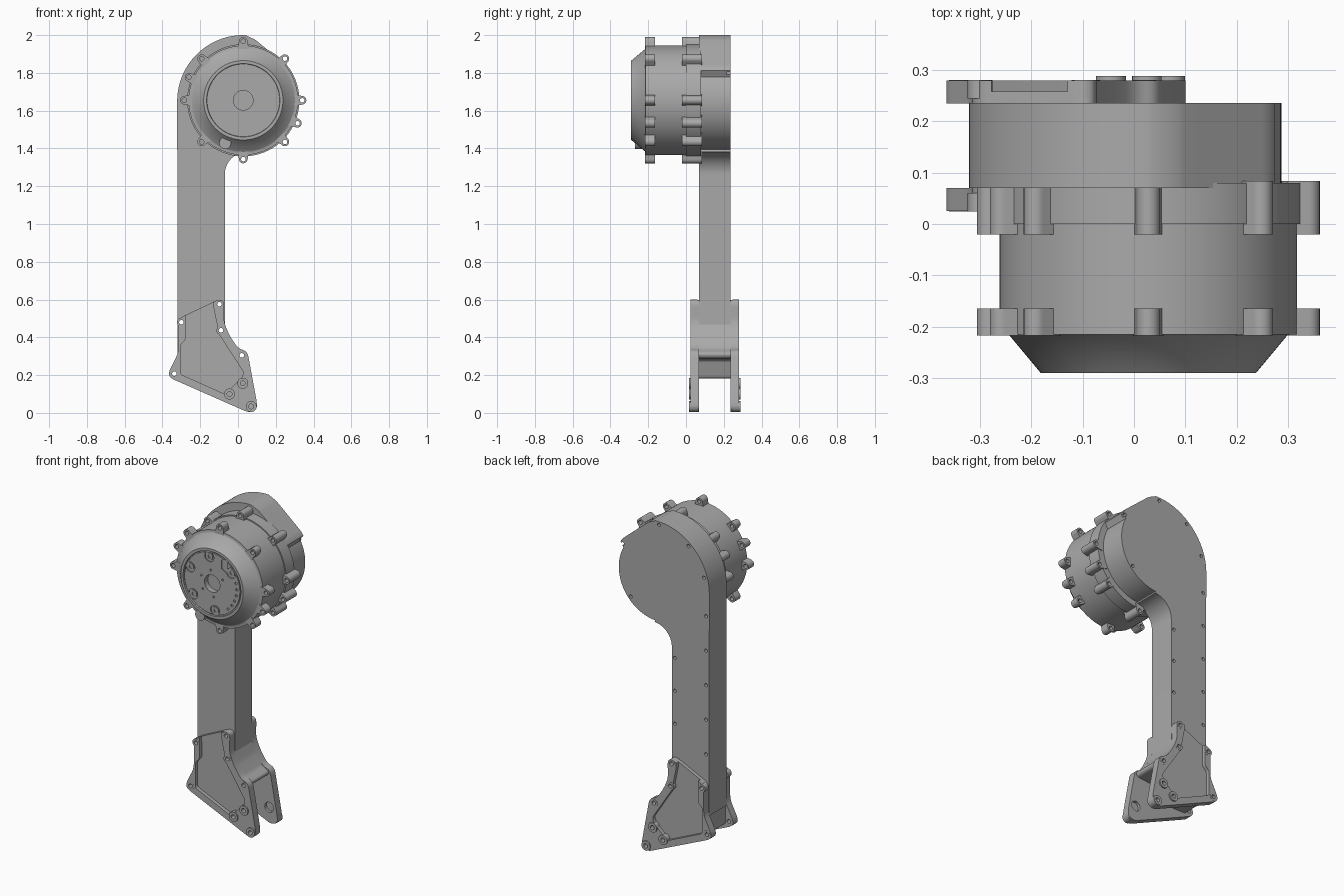
import bpy, bmesh
from math import sin, cos, pi, radians
from mathutils import Vector, Matrix

if "Cube" in bpy.data.objects:
    bpy.data.objects.remove(bpy.data.objects["Cube"])

grey = bpy.data.materials.new("machined grey")
grey.use_nodes = True
colour = (0.4, 0.4, 0.4, 1)
grey.diffuse_color = colour
grey.node_tree.nodes["Principled BSDF"].inputs["Base Color"].default_value = colour

CX, CZ = 0.028, 1.655      # motor axis
MID = 0.305                # twice the y of the arm's middle plane


def arc(x, z, r, a, b, n=16):
    steps = [radians(a + (b - a) * i / n) for i in range(n + 1)]
    return [(x + r * cos(t), z + r * sin(t)) for t in steps]


def disc(x, z, r, n=20):
    return arc(x, z, r, 0, 360, n)[:-1]


def polar(r, angle):
    return CX + r * cos(radians(angle)), CZ + r * sin(radians(angle))


def rounded(points, r, n=6):
    """Replace each corner of an outline with a short curve."""
    pts = [Vector(p) for p in points]
    out = []
    for i, p in enumerate(pts):
        u, v = pts[i - 1] - p, pts[(i + 1) % len(pts)] - p
        a = p + u.normalized() * min(r, u.length * 0.45)
        b = p + v.normalized() * min(r, v.length * 0.45)
        for k in range(n + 1):
            t = k / n
            out.append(tuple(a * (1 - t) ** 2 + p * 2 * t * (1 - t) + b * t * t))
    return out


def finish(name, bm):
    bmesh.ops.recalc_face_normals(bm, faces=bm.faces)
    mesh = bpy.data.meshes.new(name)
    bm.to_mesh(mesh)
    bm.free()
    mesh.materials.append(grey)
    obj = bpy.data.objects.new(name, mesh)
    bpy.context.collection.objects.link(obj)
    return obj


def prisms(name, shapes):
    """One object from (x-z outline, y start, y end) extrusions."""
    bm = bmesh.new()
    for pts, y0, y1 in shapes:
        face = bm.faces.new([bm.verts.new((x, y0, z)) for x, z in pts])
        ext = bmesh.ops.extrude_face_region(bm, geom=[face], use_keep_orig=True)
        moved = [g for g in ext["geom"] if isinstance(g, bmesh.types.BMVert)]
        bmesh.ops.translate(bm, verts=moved, vec=(0, y1 - y0, 0))
    return finish(name, bm)


def cut(obj, shapes):
    cutter = prisms("cutter", shapes)
    cutter.hide_render = True
    mod = obj.modifiers.new("cut", "BOOLEAN")
    mod.operation, mod.solver, mod.object = "DIFFERENCE", "EXACT", cutter
    mod.use_self = True
    bpy.context.view_layer.objects.active = obj
    bpy.ops.object.modifier_apply(modifier=mod.name)
    bpy.data.objects.remove(cutter)


def flip(shapes):
    return [(pts, MID - y1, MID - y0) for pts, y0, y1 in shapes]


parts = []

# Motor housing, turned around the y axis
profile = [(0, -0.255), (0.052, -0.255), (0.052, -0.281), (0.192, -0.281),
           (0.194, -0.29), (0.21, -0.29), (0.27, -0.218), (0.278, -0.215),
           (0.29, -0.215), (0.29, 0), (0.297, 0), (0.297, 0.08), (0, 0.08)]
bm = bmesh.new()
verts = [bm.verts.new((CX + r, y, CZ)) for r, y in profile]
edges = [bm.edges.new(pair) for pair in zip(verts, verts[1:])]
bmesh.ops.spin(bm, geom=verts + edges, cent=(CX, 0, CZ), axis=(0, 1, 0),
               angle=2 * pi, steps=96, use_merge=True)
bmesh.ops.remove_doubles(bm, verts=bm.verts, dist=0.0001)
parts.append(finish("motor_housing", bm))

# Bolt lugs around both ends of the housing
lug_angles = [i * 45 for i in range(8)] + [157, -23]


def lug(angle):
    m = Matrix.Rotation(radians(angle), 2)
    local = [(0.27, -0.03)] + arc(0.311, 0, 0.023, -90, 90, 12) + [(0.27, 0.03)]
    return [(CX + p.x, CZ + p.y) for p in (m @ Vector(q) for q in local)]


lug_holes = [(disc(*polar(0.312, a), 0.012), -0.4, 0.4) for a in lug_angles]
for name, y0, y1 in (("front_lugs", -0.217, -0.165), ("rear_lugs", -0.02, 0.084)):
    lugs = prisms(name, [(lug(a), y0, y1) for a in lug_angles])
    cut(lugs, lug_holes)
    parts.append(lugs)

# Output dial with scalloped screw seats, small pin holes and a key slot
seats = [polar(0.16, a) for a in (37, 97, 157, 217, 277)]
dial = prisms("output_dial", [(disc(CX, CZ, 0.186, 80), -0.288, -0.279)])
cut(dial, [(disc(x, z, 0.031), -0.3, -0.27) for x, z in seats]
    + [(disc(CX, CZ, 0.052, 32), -0.3, -0.27)]
    + [(disc(*polar(0.165, a), 0.008, 12), -0.3, -0.27) for a in range(-50, 16, 13)]
    + [(disc(*polar(0.08, a), 0.006, 12), -0.3, -0.27) for a in (30, 97, 157, 217, 277)]
    + [(rounded([(0.09, 1.76), (0.13, 1.74), (0.13, 1.82), (0.09, 1.82)], 0.01), -0.3, -0.27)])
screws = prisms("dial_screws", [(disc(x, z, 0.022), -0.287, -0.275) for x, z in seats])
cut(screws, [(disc(x, z, 0.01, 6), -0.3, -0.28) for x, z in seats])
parts += [dial, screws]
parts.append(prisms("cable_boss", [(disc(*polar(0.245, 247), 0.032), -0.27, -0.2)]))

# Arm with its rounded head
outline = ([(-0.07, 0.3), (-0.32, 0.3)]
           + arc(CX, 1.65, 0.35, 180, 88, 32)
           + rounded([(0.065, 1.995), (0.105, 1.965), (0.265, 1.83), (0.286, 1.79)], 0.02)[7:21]
           + arc(0.025, CZ, 0.262, 28, -86, 32)
           + arc(0.05, 1.262, 0.12, 92, 180, 16))
arm = prisms("arm", [(outline, 0.07, 0.236)])
foot_holes = [(-0.30, 0.48), (-0.098, 0.575), (-0.09, 0.437), (0.02, 0.305), (-0.337, 0.208)]
foot_through = [(disc(x, z, 0.012), -0.1, 0.4) for x, z in foot_holes]
cover = ([(-0.3, 0.67 + i * 0.21) for i in range(5)]
         + [(-0.09, 0.8 + i * 0.2) for i in range(3)]
         + [polar(0.325, a) for a in (165, 130, 92)]
         + [polar(0.275, 32), polar(0.24, -42)])
cut(arm, [(disc(x, z, 0.01, 14), 0.215, 0.25) for x, z in cover] + foot_through)
parts.append(arm)

# Solid core of the foot between the two cheeks
core = prisms("foot_core", [(rounded(
    [(-0.315, 0.185), (-0.315, 0.49), (-0.11, 0.598), (-0.075, 0.59), (-0.075, 0.48),
     (-0.045, 0.41), (0.0, 0.342), (0.045, 0.315), (0.035, 0.29), (-0.06, 0.28),
     (-0.09, 0.182)], 0.015), 0.069, 0.237)])
cut(core, foot_through)
parts.append(core)

# Foot cheeks: outer plates with an open-topped pocket
cheek_outline = rounded(
    [(-0.315, 0.5), (-0.315, 0.32), (-0.368, 0.215), (-0.36, 0.185), (0.06, 0.0),
     (0.1, 0.02), (0.1, 0.055), (0.05, 0.325), (0.0, 0.342), (-0.045, 0.41),
     (-0.075, 0.48), (-0.072, 0.59), (-0.1, 0.602)], 0.03)
pocket = rounded(
    [(-0.28, 0.65), (-0.275, 0.39), (-0.305, 0.36), (-0.305, 0.205), (-0.07, 0.1),
     (0.02, 0.185), (0.03, 0.215), (-0.1, 0.415), (-0.13, 0.56), (-0.13, 0.65)], 0.015)
tail_bolts = [(0.025, 0.157), (-0.045, 0.1), (0.07, 0.034)]
for side, place in (("front", lambda s: s), ("rear", flip)):
    cheek = prisms(side + "_cheek", place([(cheek_outline, 0.025, 0.07)]))
    cut(cheek, place([(pocket, 0.0, 0.047)]))
    cut(cheek, place([(disc(0.045, 0.1, 0.03, 28), 0.053, 0.1)]
                     + [(disc(x, z, 0.013), 0.0, 0.045) for x, z in tail_bolts])
        + foot_through)
    bosses = prisms(side + "_cheek_bosses", place(
        [(disc(x, z, 0.024), 0.024, 0.06) for x, z in foot_holes]
        + [(disc(x, z, 0.029), 0.017, 0.06) for x, z in tail_bolts]))
    cut(bosses, foot_through + place(
        [(disc(x, z, 0.013), 0.0, 0.045) for x, z in tail_bolts]))
    parts += [cheek, bosses]

# Smooth the curved walls, keep hard edges crisp
bpy.ops.object.select_all(action="DESELECT")
for part in parts:
    part.select_set(True)
bpy.context.view_layer.objects.active = parts[0]
bpy.ops.object.shade_smooth_by_angle(angle=radians(30))
